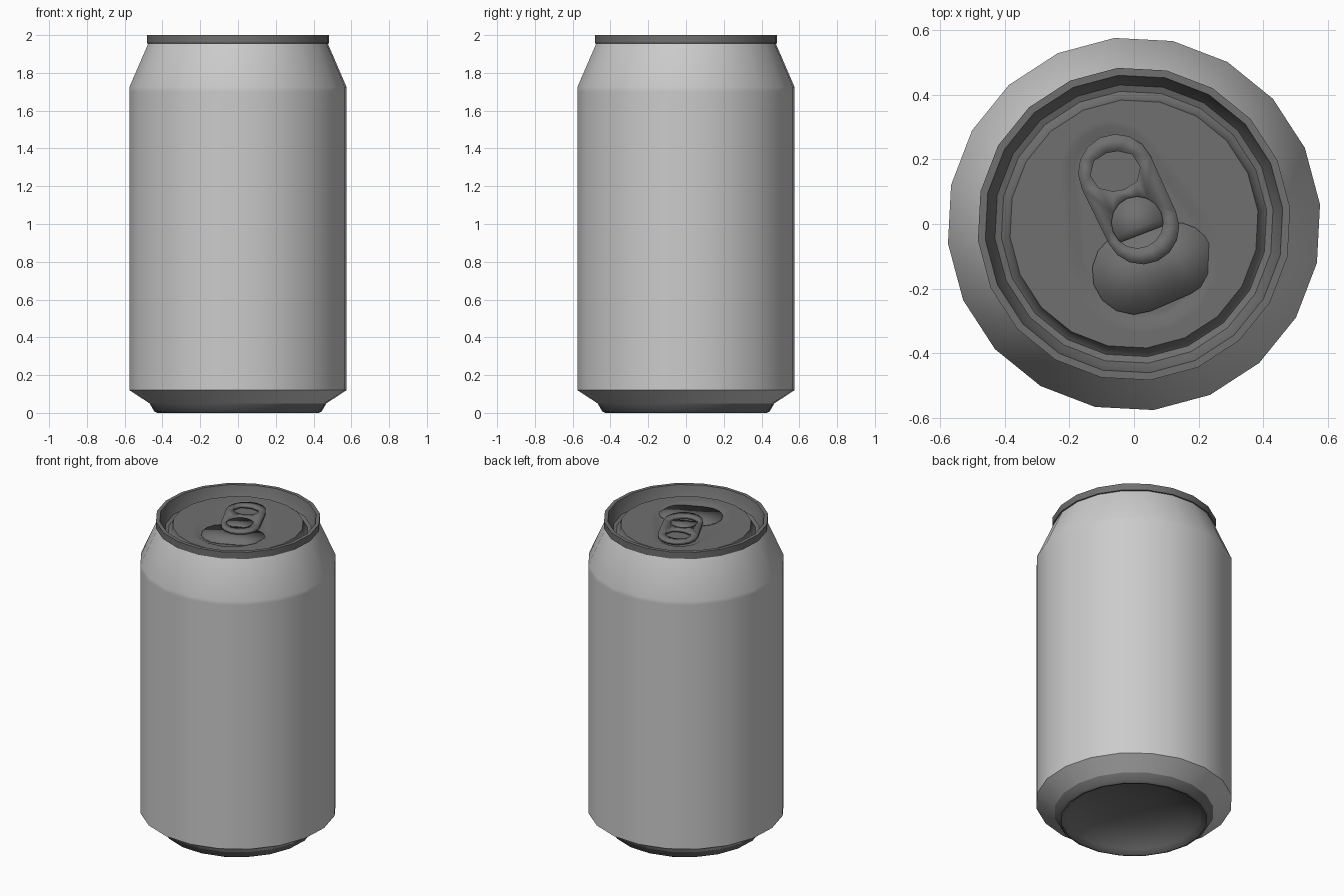
import bpy, bmesh
from math import sin, cos, acos, atan2, hypot, pi, radians

if "Cube" in bpy.data.objects:
    bpy.data.objects.remove(bpy.data.objects["Cube"])

SIDES = 20
TURN = radians(6)
PANEL_R, PANEL_Z, FLOOR_Z = 0.385, 1.96, 1.948


def material(name, grey):
    m = bpy.data.materials.new(name)
    m.use_nodes = True
    colour = (grey, grey, grey, 1)
    m.diffuse_color = colour
    m.node_tree.nodes["Principled BSDF"].inputs["Base Color"].default_value = colour
    return m


light_grey = material("light grey paint", 0.6)
dark_grey = material("dark grey metal", 0.16)
parts = []


def finish(name, bm, mat):
    mesh = bpy.data.meshes.new(name)
    bm.to_mesh(mesh)
    bm.free()
    mesh.materials.append(mat)
    ob = bpy.data.objects.new(name, mesh)
    bpy.context.collection.objects.link(ob)
    parts.append(ob)
    return ob


def circle(r, n=SIDES, turn=TURN, centre=(0, 0)):
    return [(centre[0] + r * cos(turn + 2 * pi * i / n),
             centre[1] + r * sin(turn + 2 * pi * i / n)) for i in range(n)]


def egg(c1, r1, c2, r2, n=9):
    """Outline wrapped around two circles."""
    dx, dy = c2[0] - c1[0], c2[1] - c1[1]
    a = atan2(dy, dx)
    phi = acos((r1 - r2) / hypot(dx, dy))
    pts = []
    for c, r, start, sweep in ((c2, r2, a - phi, 2 * phi),
                               (c1, r1, a + phi, 2 * pi - 2 * phi)):
        for i in range(n):
            t = start + sweep * i / (n - 1)
            pts.append((c[0] + r * cos(t), c[1] + r * sin(t)))
    return pts


def add_loop(bm, pts, z):
    return [bm.verts.new((x, y, z)) for x, y in pts]


def bridge(bm, lower, upper):
    n = len(lower)
    for i in range(n):
        j = (i + 1) % n
        bm.faces.new((lower[i], lower[j], upper[j], upper[i]))


def fill(bm, loops):
    """Fill the first loop, leaving the others as holes."""
    edges = [bm.edges.get((a, b)) or bm.edges.new((a, b))
             for loop in loops for a, b in zip(loop, loop[1:] + loop[:1])]
    bmesh.ops.triangle_fill(bm, edges=edges, use_beauty=True, normal=(0, 0, 1))


def face_up(bm):
    bm.normal_update()
    for f in bm.faces:
        if f.normal.z < 0:
            f.normal_flip()


def lathe(name, profile, mat):
    bm = bmesh.new()
    rings = [add_loop(bm, circle(r), z) for r, z in profile]
    for lower, upper in zip(rings, rings[1:]):
        bridge(bm, lower, upper)
    bmesh.ops.remove_doubles(bm, verts=bm.verts, dist=1e-5)
    return finish(name, bm, mat)


def plate(name, outlines, top, thickness, mat):
    bm = bmesh.new()
    fill(bm, [add_loop(bm, pts, top) for pts in outlines])
    face_up(bm)
    ob = finish(name, bm, mat)
    solid = ob.modifiers.new("thickness", "SOLIDIFY")
    solid.thickness = thickness
    solid.offset = -1
    return ob


# Painted wall with lower chamfer and sloping shoulder
lathe("can_body", [(0.47, 0.05), (0.578, 0.12), (0.578, 1.70),
                   (0.578, 1.725), (0.478, 1.955)], light_grey)

# Domed base with its standing ring
lathe("can_base", [(0, 0.14), (0.14, 0.13), (0.26, 0.105), (0.35, 0.065),
                   (0.395, 0.025), (0.415, 0.005), (0.43, 0), (0.446, 0.008),
                   (0.47, 0.05)], dark_grey)

# Rolled rim and the channel around the lid
lathe("lid_rim", [(0.465, 1.953), (0.485, 1.957), (0.485, 2.0), (0.462, 2.0),
                  (0.45, 1.955), (0.432, 1.922), (0.412, 1.915),
                  (0.396, 1.927), (PANEL_R, PANEL_Z)], dark_grey)

# Lid panel with a shallow pressed recess
bm = bmesh.new()
steps = [(0.02, PANEL_Z), (0, PANEL_Z), (-0.025, FLOOR_Z), (-0.04, FLOOR_Z)]
loops = [add_loop(bm, egg((-0.07, 0.16), 0.14 + d, (0.03, -0.1), 0.22 + d), z)
         for d, z in steps]
fill(bm, [add_loop(bm, circle(PANEL_R), PANEL_Z), loops[0]])
for outer, inner in zip(loops, loops[1:]):
    bridge(bm, outer, inner)
bm.faces.new(loops[-1])
face_up(bm)
finish("lid_panel", bm, dark_grey)

# Scored mouth piece
plate("mouth_flap", [egg((0.0, -0.15), 0.13, (0.13, -0.11), 0.115)],
      FLOOR_Z + 0.005, 0.006, dark_grey)

# Pull tab with finger hole and rivet hole
rivet = (0.01, 0.005)
plate("pull_tab", [egg((-0.055, 0.16), 0.118, (0.025, -0.01), 0.115),
                   egg((-0.075, 0.16), 0.06, (-0.04, 0.166), 0.06, 5),
                   circle(0.08, 16, 0, rivet)],
      FLOOR_Z + 0.024, 0.018, dark_grey)

# Rivet tongue: a disc cut off along a slanted chord
tongue = [(rivet[0] + 0.08 * cos(t), rivet[1] + 0.08 * sin(t))
          for t in (radians(-8 + 238 * i / 14) for i in range(15))]
plate("rivet_tongue", [tongue], FLOOR_Z + 0.016, 0.009, dark_grey)

# Smooth shading with crisp edges
bpy.ops.object.select_all(action="DESELECT")
for ob in parts:
    ob.select_set(True)
bpy.context.view_layer.objects.active = parts[0]
bpy.ops.object.shade_smooth_by_angle(angle=radians(35))
